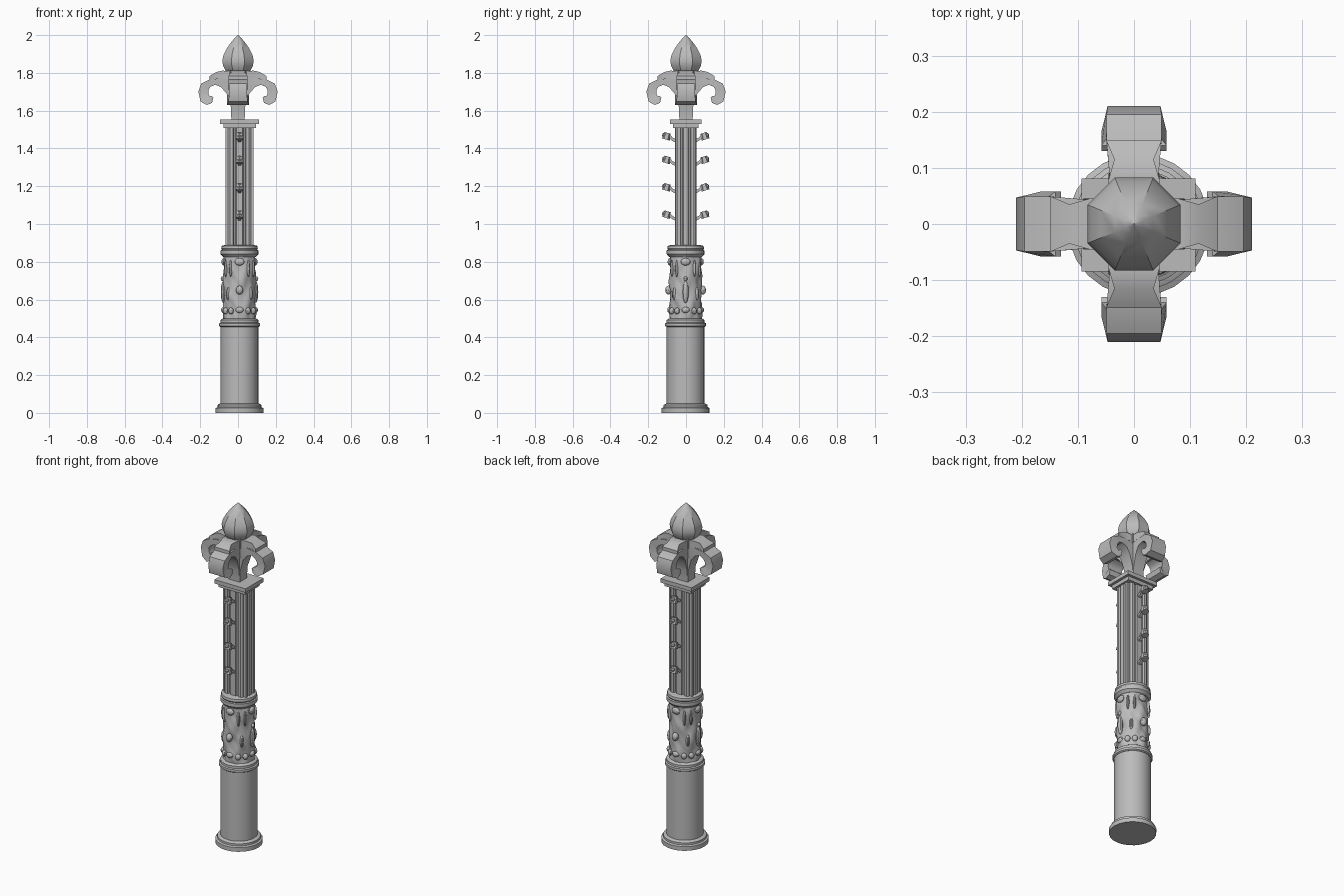
import bpy, bmesh, math
from mathutils import Matrix, Vector

if "Cube" in bpy.data.objects:
    bpy.data.objects.remove(bpy.data.objects["Cube"])

stone = bpy.data.materials.new("grey stone")
stone.use_nodes = True
stone.diffuse_color = (0.5, 0.5, 0.5, 1)
stone.node_tree.nodes["Principled BSDF"].inputs["Base Color"].default_value = (0.5, 0.5, 0.5, 1)

AXIS = Vector((0.008, -0.002, 0))  # column axis, slightly off the finial


def finish(name, bm, at=(0, 0, 0), angle=35):
    bmesh.ops.recalc_face_normals(bm, faces=bm.faces)
    mesh = bpy.data.meshes.new(name)
    bm.to_mesh(mesh)
    bm.free()
    mesh.materials.append(stone)
    ob = bpy.data.objects.new(name, mesh)
    bpy.context.collection.objects.link(ob)
    ob.location = at
    bpy.ops.object.select_all(action='DESELECT')
    ob.select_set(True)
    bpy.context.view_layer.objects.active = ob
    bpy.ops.object.shade_smooth_by_angle(angle=math.radians(angle))
    return ob


def loft(bm, loops):
    """Join equal closed loops of points and cap both ends."""
    rows = [[bm.verts.new(p) for p in loop] for loop in loops]
    n = len(rows[0])
    for a, b in zip(rows, rows[1:]):
        for i in range(n):
            j = (i + 1) % n
            bm.faces.new((a[i], a[j], b[j], b[i]))
    bm.faces.new(rows[0])
    bm.faces.new(rows[-1])


def ring(r, z, n, phase=0.0):
    return [(r * math.cos(phase + math.tau * i / n), r * math.sin(phase + math.tau * i / n), z)
            for i in range(n)]


def lathe(name, profile, n=24, phase=0.0, at=AXIS):
    bm = bmesh.new()
    loft(bm, [ring(r, z, n, phase) for r, z in profile])
    return finish(name, bm, at)


def slab(name, hx, hy, z0, z1, at=AXIS):
    bm = bmesh.new()
    corners = [(-hx, -hy), (hx, -hy), (hx, hy), (-hx, hy)]
    loft(bm, [[(x, y, z) for x, y in corners] for z in (z0, z1)])
    return finish(name, bm, at)


def blob(bm, centre, size, turn=0.0, u=10, v=6):
    m = (Matrix.Rotation(turn, 4, 'Z') @ Matrix.Translation(centre)
         @ Matrix.Diagonal((*size, 1)))
    bmesh.ops.create_uvsphere(bm, u_segments=u, v_segments=v, radius=1, matrix=m)


# Round base and plain drum
lathe("base", [(.127, 0), (.127, .025), (.117, .03), (.117, .042), (.102, .05)])
lathe("lower_drum", [(.1, .045), (.1, .465)])
lathe("lower_ring", [(.101, .455), (.108, .46), (.108, .474), (.1, .478), (.1, .492), (.088, .5)])

# Carved drum: gently undulating stone with raised ornaments
bm = bmesh.new()
loops = []
for k in range(25):
    z = .495 + .345 * k / 24
    loop = []
    for i in range(64):
        a = math.tau * i / 64
        relief = math.sin(4 * a + 1) * math.sin(z * 38) + .6 * math.sin(9 * a + z * 30) * math.cos(z * 55)
        r = .084 + .005 * relief
        loop.append((r * math.cos(a), r * math.sin(a), z))
    loops.append(loop)
loft(bm, loops)
finish("carved_drum", bm, AXIS, 50)

bm = bmesh.new()
for k in range(4):
    turn = k * math.pi / 2
    blob(bm, (.086, 0, .545), (.012, .022, .016), turn)          # low mask
    blob(bm, (.084, 0, .8), (.012, .026, .02), turn)             # upper leaf
    if k % 2:
        blob(bm, (.091, 0, .65), (.018, .019, .024), turn)       # round boss
    else:
        blob(bm, (.086, 0, .64), (.014, .016, .06), turn)        # standing figure
        blob(bm, (.09, 0, .71), (.01, .01, .013), turn)          # its head
    diagonal = turn + math.pi / 4
    blob(bm, (.084, 0, .63), (.013, .011, .035), diagonal)
    for side in (-1, 1):
        blob(bm, (.085, side * .018, .765), (.009, .008, .045), diagonal)
        blob(bm, (.084, side * .02, .54), (.012, .016, .018), diagonal)
finish("drum_ornaments", bm, AXIS)

lathe("upper_ring", [(.086, .825), (.1, .84), (.1, .86), (.093, .863), (.097, .87), (.095, .884), (.08, .888)])

# Fluted shaft from a quarter outline mirrored to all four corners
quarter = [(.075, .012), (.066, .016), (.066, .024), (.075, .028), (.075, .042), (.06, .042),
           (.06, .05), (.05, .057), (.034, .057), (.03, .047), (.02, .047), (.016, .057)]
outline = []
for sx, sy in ((1, 1), (-1, 1), (-1, -1), (1, -1)):
    part = [(x * sx, y * sy) for x, y in quarter]
    outline += part if sx * sy > 0 else part[::-1]
bm = bmesh.new()
loft(bm, [[(x, y, z) for x, y in outline] for z in (.88, 1.52)])
finish("fluted_shaft", bm, AXIS, 20)

# Knobs on short stems up the front and back
bm = bmesh.new()
for z in (1.05, 1.195, 1.34, 1.465):
    for side in (-1, 1):
        stem = [(.045, -.028, .009), (.07, -.016, .009), (.086, 0, .012)]
        loft(bm, [[(sx * w, side * y, z + dz + sz * w)
                   for sx, sz in ((-1, -1), (1, -1), (1, 1), (-1, 1))] for y, dz, w in stem])
        tilt = Matrix.Translation((0, side * .1, z)) @ Matrix.Rotation(side * .3, 4, 'X')
        bmesh.ops.create_cone(bm, cap_ends=True, segments=6, radius1=.022, radius2=.017,
                              depth=.036, matrix=tilt)
        blob(bm, (0, side * .112, z + .004), (.014, .013, .015), u=6, v=4)
finish("shaft_knobs", bm, AXIS)

# Square capital
slab("capital_step", .086, .068, 1.508, 1.532)
slab("capital_slab", .102, .083, 1.53, 1.553)


# Finial leaves: (outer r, outer z, inner r, inner z, half width)
def leaf(name, sections):
    for direction, label in enumerate(("left", "back", "right", "front")):
        bm = bmesh.new()
        loft(bm, [[(ro, -w, zo), (ro, w, zo), (ri, w, zi), (ri, -w, zi)]
                  for ro, zo, ri, zi, w in sections])
        bm.transform(Matrix.Rotation(direction * math.pi / 2, 4, 'Z'))
        finish(label + "_" + name, bm, angle=40)


leaf("scroll", [
    (0, 1.55, .035, 1.55, .034), (0, 1.62, .038, 1.62, .034), (0, 1.7, .06, 1.69, .038),
    (.02, 1.765, .09, 1.725, .045), (.09, 1.772, .12, 1.737, .044), (.15, 1.765, .145, 1.727, .049),
    (.195, 1.743, .157, 1.71, .049), (.21, 1.7, .157, 1.688, .047), (.198, 1.648, .15, 1.677, .05),
    (.165, 1.63, .14, 1.679, .058), (.137, 1.642, .13, 1.67, .058)])
leaf("upper_leaf", [
    (.02, 1.805, .02, 1.76, .045), (.08, 1.812, .08, 1.768, .045),
    (.115, 1.805, .115, 1.765, .035), (.15, 1.784, .15, 1.755, .05)])

# Collar and pointed eight-sided bud
slab("collar", .05, .05, 1.76, 1.818, (0, 0, 0))
lathe("bud", [(.054, 1.79), (.073, 1.815), (.086, 1.84), (.09, 1.865), (.083, 1.895), (.064, 1.93),
              (.037, 1.965), (.016, 1.987), (.001, 2)], 8, math.pi / 8, (0, 0, 0))
